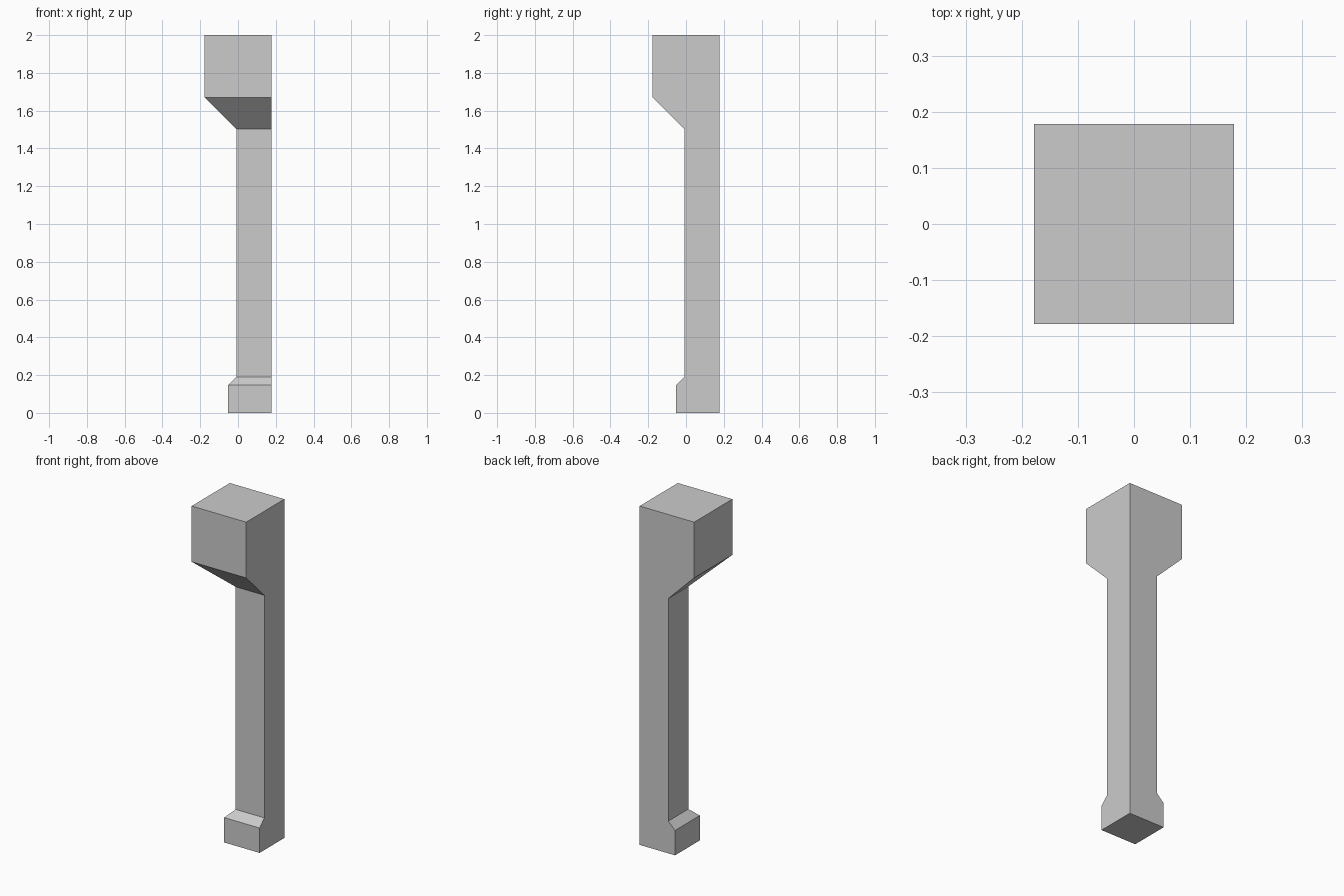
import bpy, bmesh, math

if "Cube" in bpy.data.objects:
    bpy.data.objects.remove(bpy.data.objects["Cube"])

CORNER = 0.178  # fixed back-right corner shared by every square section

# (height, left/front limit of the square section)
SECTIONS = [
    (0.0, -0.053), (0.147, -0.053),   # foot block
    (0.19, -0.009), (1.504, -0.009),  # shaft
    (1.671, -0.178), (2.0, -0.178),   # head block
]

bm = bmesh.new()


def square_ring(z, low):
    pts = [(low, low), (CORNER, low), (CORNER, CORNER), (low, CORNER)]
    return [bm.verts.new((x, y, z)) for x, y in pts]


# Loft the sections from bottom to top and cap the ends
rings = [square_ring(z, low) for z, low in SECTIONS]
for a, b in zip(rings, rings[1:]):
    for i in range(4):
        j = (i + 1) % 4
        bm.faces.new((a[i], a[j], b[j], b[i]))
bm.faces.new(rings[0][::-1])
bm.faces.new(rings[-1])

# Merge the two straight outer sides into single flat faces
bmesh.ops.dissolve_limit(bm, angle_limit=math.radians(1),
                         verts=bm.verts[:], edges=bm.edges[:])
bmesh.ops.recalc_face_normals(bm, faces=bm.faces[:])

mesh = bpy.data.meshes.new("corner_post")
bm.to_mesh(mesh)
bm.free()
post = bpy.data.objects.new("corner_post", mesh)
bpy.context.collection.objects.link(post)
